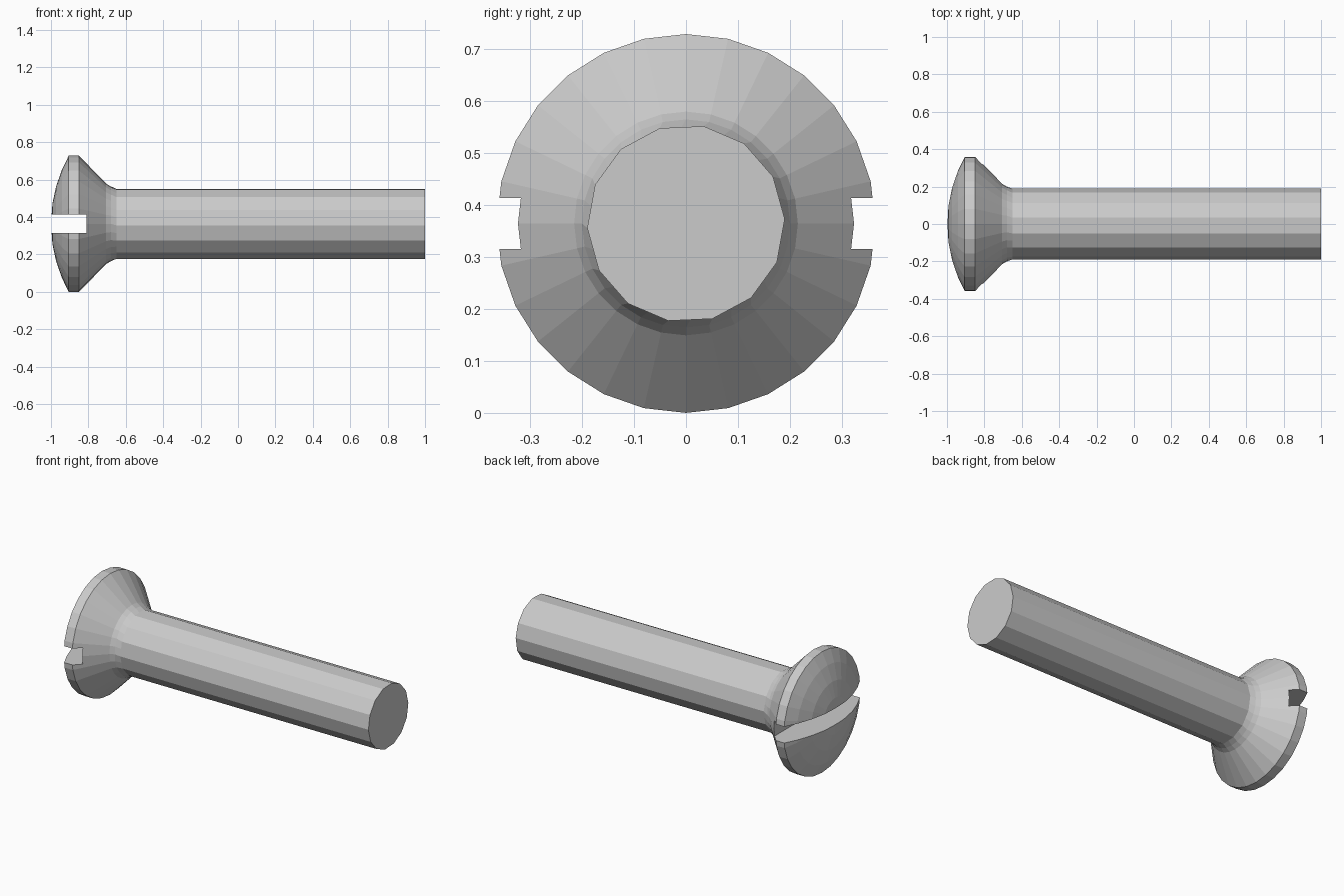
import bpy, bmesh
from math import sin, cos, pi, sqrt, radians

if "Cube" in bpy.data.objects:
    bpy.data.objects.remove(bpy.data.objects["Cube"])

AXIS_Z = 0.364
RIM_R = 0.364
SIDES = 28                      # head sides; the shank has half as many

# Profile along x: (x, radius, is_shank)
DOME_R = (RIM_R**2 + 0.095**2) / (2 * 0.095)
rings = []
for f in (0.3, 0.55, 0.8, 1.0):                      # raised dome
    r = RIM_R * f
    rings.append((-1 + DOME_R - sqrt(DOME_R**2 - r * r), r, False))
rings += [(-0.85, RIM_R, False),                     # rim
          (-0.705, 0.215, False),                    # countersunk cone
          (-0.68, 0.2, False),                       # fillet
          (-0.65, 0.19, True), (1.0, 0.19, True)]    # shank


def ring_verts(bm, x, r, shank):
    pts = []
    for i in range(SIDES):
        a = 2 * pi * i / SIDES - (radians(2.6) if shank else 0)
        # on the shank every other point sits on the middle of a flat
        rr = r * cos(2 * pi / SIDES) if shank and i % 2 == 0 else r
        pts.append(bm.verts.new((x, rr * sin(a), AXIS_Z + rr * cos(a))))
    return pts


# Screw body
bm = bmesh.new()
loops = [ring_verts(bm, *ring) for ring in rings]
tip = bm.verts.new((-1, 0, AXIS_Z))
for i in range(SIDES):
    j = (i + 1) % SIDES
    bm.faces.new((tip, loops[0][i], loops[0][j]))
    for a, b in zip(loops, loops[1:]):
        bm.faces.new((a[i], b[i], b[j], a[j]))
bm.faces.new(loops[-1])
bmesh.ops.recalc_face_normals(bm, faces=bm.faces)
mesh = bpy.data.meshes.new("screw")
bm.to_mesh(mesh)
bm.free()
screw = bpy.data.objects.new("screw", mesh)
bpy.context.collection.objects.link(screw)

# Driver slot across the head
bpy.ops.mesh.primitive_cube_add(size=1, location=(-0.96, 0, AXIS_Z))
cutter = bpy.context.object
cutter.name = "slot_cutter"
cutter.scale = (0.3, 1.0, 0.098)
cutter.hide_render = True
mod = screw.modifiers.new("slot", 'BOOLEAN')
mod.operation = 'DIFFERENCE'
mod.solver = 'EXACT'
mod.object = cutter
bpy.context.view_layer.update()
bpy.context.view_layer.objects.active = screw
bpy.ops.object.modifier_apply(modifier="slot")
bpy.data.objects.remove(cutter)
